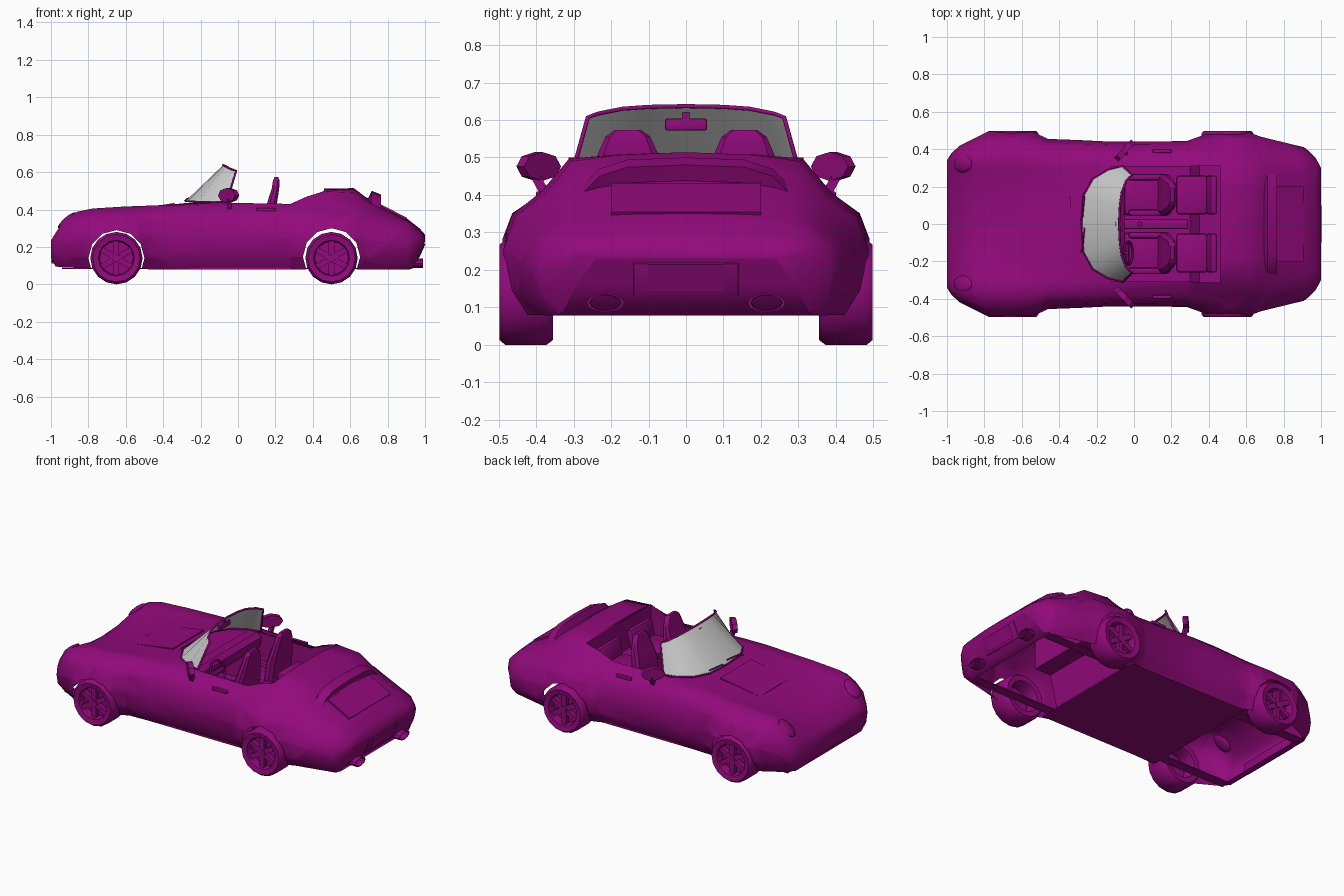
import bpy, bmesh, math
from mathutils import Vector, Matrix

if "Cube" in bpy.data.objects:
    bpy.data.objects.remove(bpy.data.objects["Cube"])

paint = bpy.data.materials.new("purple_paint")
paint.diffuse_color = (0.29, 0.003, 0.2, 1)
paint.use_nodes = True
paint.node_tree.nodes["Principled BSDF"].inputs["Base Color"].default_value = paint.diffuse_color


def finish(name, bm, angle=35, mat=paint):
    bmesh.ops.recalc_face_normals(bm, faces=bm.faces)
    me = bpy.data.meshes.new(name)
    bm.to_mesh(me)
    bm.free()
    ob = bpy.data.objects.new(name, me)
    bpy.context.collection.objects.link(ob)
    if mat:
        me.materials.append(mat)
    bpy.ops.object.select_all(action='DESELECT')
    ob.select_set(True)
    bpy.context.view_layer.objects.active = ob
    bpy.ops.object.shade_smooth_by_angle(angle=math.radians(angle))
    return ob


def loft(rows, closed=False, caps=False, skip=None):
    bm = bmesh.new()
    vs = [[bm.verts.new(p) for p in r] for r in rows]
    n = len(rows[0])
    for i in range(len(rows) - 1):
        for j in range(n if closed else n - 1):
            if not (skip and skip(i, j)):
                k = (j + 1) % n
                bm.faces.new((vs[i][j], vs[i][k], vs[i + 1][k], vs[i + 1][j]))
    if caps:
        bm.faces.new(vs[0])
        bm.faces.new(vs[-1])
    return bm


def box(name, loc, size, rot=(0, 0, 0), bevel=0.0):
    bm = bmesh.new()
    bmesh.ops.create_cube(bm, size=1)
    bmesh.ops.scale(bm, vec=size, verts=bm.verts)
    if bevel:
        bmesh.ops.bevel(bm, geom=bm.edges[:], offset=bevel, segments=2, affect='EDGES', profile=0.5)
    r = Matrix.Rotation(rot[2], 4, 'Z') @ Matrix.Rotation(rot[1], 4, 'Y') @ Matrix.Rotation(rot[0], 4, 'X')
    bmesh.ops.transform(bm, matrix=Matrix.Translation(loc) @ r, verts=bm.verts)
    return finish(name, bm)


def prism(profile, y0, y1):
    return loft([[(x, y, z) for x, z in profile] for y in (y0, y1)], True, True)


def tube(name, pts, radius):
    cu = bpy.data.curves.new(name, 'CURVE')
    cu.dimensions = '3D'
    cu.bevel_depth, cu.bevel_resolution, cu.use_fill_caps = radius, 1, True
    sp = cu.splines.new('POLY')
    sp.points.add(len(pts) - 1)
    for p, co in zip(sp.points, pts):
        p.co = (*co, 1)
    cu.materials.append(paint)
    ob = bpy.data.objects.new(name, cu)
    bpy.context.collection.objects.link(ob)


def both(half):
    # mirrors points listed from the centre outwards
    return [(x, -y, z) for x, y, z in reversed(half[1:])] + half


# body stations: x, bottom z, half width, fender y, fender z, inner z, centre z
stations = [
    (-1.0, .14, .34, .32, .235, .232, .225), (-.975, .095, .38, .35, .275, .268, .255),
    (-.93, .09, .42, .36, .345, .33, .295), (-.86, .088, .455, .36, .388, .377, .34),
    (-.78, .085, .495, .37, .405, .392, .365), (-.62, .083, .5, .37, .415, .402, .387),
    (-.53, .082, .488, .37, .419, .409, .4), (-.46, .08, .455, .37, .421, .415, .412),
    (-.28, .08, .448, .375, .425, .43, .435), (-.12, .08, .44, .38, .42, .437, .445),
    (.28, .08, .443, .38, .402, .43, .43), (.37, .08, .475, .385, .405, .47, .48),
    (.46, .08, .495, .385, .41, .497, .512), (.62, .08, .488, .375, .405, .49, .514),
    (.68, .08, .466, .365, .39, .45, .468), (.91, .078, .41, .335, .315, .335, .347),
    (.935, .085, .39, .32, .302, .317, .327), (.972, .16, .352, .3, .28, .288, .298),
    (1.0, .23, .3, .26, .258, .262, .265)]


def section(x, zb, w, y4, z4, z5, zc):
    zw = zb + .52 * (z4 - zb)
    y5 = .81 * y4
    return both([(x, 0, zc), (x, .6 * y5, z5 + .7 * (zc - z5)), (x, y5, z5), (x, y4, z4),
                 (x, y4 + .72 * (w - y4), zw + .6 * (z4 - zw)), (x, w, zw),
                 (x, w - .012, zb + .4 * (zw - zb)), (x, w - .06, zb)])


body = loft([section(*s) for s in stations], caps=True,
            skip=lambda i, j: 9 <= i <= 11 and 5 <= j <= 8)

# polygonal wheel arches cut into the shell
for cx, cz, r in ((-.65, .14, .15), (.5, .147, .153)):
    c = Vector((cx, 0, cz))
    normals = [Vector((math.cos(a), 0, math.sin(a))) for a in [math.tau * (i + .5) / 12 for i in range(12)]]
    d = r * math.cos(math.pi / 12)

    def near():
        return [f for f in body.faces if abs(f.calc_center_median().y) > .3
                and f.calc_center_median().z < .37 and abs(f.calc_center_median().x - cx) < .3]
    for n in normals:
        fs = near()
        geom = fs + list({e for f in fs for e in f.edges}) + list({v for f in fs for v in f.verts})
        bmesh.ops.bisect_plane(body, geom=geom, dist=1e-5, plane_co=c + n * d, plane_no=n)
    dead = [f for f in near() if all((f.calc_center_median() - c).dot(n) < d for n in normals)]
    bmesh.ops.delete(body, geom=dead, context='FACES')
finish("body_shell", body, 50)

# lower skins closing nose and tail, and underside rails
for name, part in (("front_valance", stations[:3]), ("rear_valance", stations[-4:])):
    finish(name, loft([[(s[0], -s[2] + .06, s[1]), (s[0], s[2] - .06, s[1])] for s in part]), 50)
for s in (-1, 1):
    for x0, x1 in ((-.94, -.47), (.33, .92)):
        box("underside_rail", ((x0 + x1) / 2, s * .32, .084), (x1 - x0, .06, .006))

# floor and open cockpit tub
box("floor", (-.07, 0, .085), (.82, .78, .01))
tub = prism([(-.3, .1), (.3, .1), (.35, .31), (.46, .31), (.46, .5), (.28, .425), (-.12, .43), (-.3, .41)], -.313, .313)
bmesh.ops.delete(tub, geom=[f for f in tub.faces if abs(f.calc_center_median().y) < .1
                            and f.calc_center_median().z > .415 and f.calc_center_median().x < .42], context='FACES')
finish("cockpit_tub", tub)
finish("dashboard", prism([(-.2, .43), (-.08, .435), (-.05, .41), (-.06, .35), (-.12, .3), (-.2, .3)], -.3, .3))
box("centre_tunnel", (.08, 0, .2), (.42, .055, .16), bevel=.01)
box("gear_lever", (.03, 0, .31), (.012, .012, .08))
box("gear_knob", (.03, 0, .35), (.025, .025, .025), bevel=.008)

# windscreen glass, frame, inner mirror and wipers
low = both([(-.28, 0, .445), (-.27, .15, .445), (-.22, .24, .442), (-.14, .288, .44), (-.06, .308, .44)])
top = both([(-.08, 0, .637), (-.075, .1, .635), (-.065, .17, .63), (-.04, .235, .617), (-.01, .262, .607)])
finish("windscreen", loft([low, top]), mat=None)
tube("windscreen_frame", [low[0]] + top + [low[-1]], .006)
tube("windscreen_seal", low, .005)
box("inner_mirror", (-.095, 0, .588), (.018, .112, .032), bevel=.006)
box("inner_mirror_stem", (-.095, 0, .61), (.01, .02, .02))
for y in (-.15, .02):
    tube("wiper", [(-.285, y, .446), (-.275, y + .02, .456), (-.265, y + .13, .46)], .004)

# steering wheel
bpy.ops.mesh.primitive_torus_add(major_radius=.062, minor_radius=.007, major_segments=18, minor_segments=6,
                                 location=(-.03, -.155, .38), rotation=(0, 1.2, 0))
ob = bpy.context.object
ob.name = "steering_wheel"
ob.data.materials.append(paint)
box("steering_spokes", (-.032, -.155, .38), (.025, .12, .01), (0, 1.2, 0))
tube("steering_column", [(-.03, -.155, .38), (-.1, -.155, .35)], .012)


def seat_back(name, y, rings):
    oct8 = [(-1, -.8), (-.4, -1), (.4, -1), (1, -.8), (1, .8), (.4, 1), (-.4, 1), (-1, .8)]
    return finish(name, loft([[(x + t * a, y + h * b, z) for a, b in oct8] for x, z, h, t in rings], True, True))


for s in (-1, 1):
    y = s * .155
    # front and rear seats
    box("seat_cushion", (.06, y, .22), (.24, .22, .09), (0, .08, 0), .025)
    for k in (-1, 1):
        box("seat_bolster", (.07, y + k * .095, .26), (.2, .035, .05), (0, .08, 0), .014)
    seat_back("seat_back", y, [(.15, .2, .112, .03), (.175, .4, .108, .028), (.19, .47, .09, .024),
                               (.2, .51, .08, .02), (.205, .555, .06, .018), (.205, .573, .035, .01)])
    box("rear_seat_cushion", (.31, y, .335), (.17, .21, .05), bevel=.018)
    box("rear_seat_back", (.415, y, .385), (.04, .21, .13), (0, .2, 0), .016)
    # door mirrors
    box("mirror_stalk", (-.045, s * .385, .42), (.022, .025, .09), (-s * .5, 0, 0))
    bpy.ops.mesh.primitive_cylinder_add(vertices=8, radius=.5, depth=1)
    m = bpy.context.object
    m.name = "door_mirror"
    m.matrix_world = (Matrix.Translation((-.05, s * .393, .476)) @ Matrix.Rotation(-s * .75, 4, 'Z')
                      @ Matrix.Rotation(math.pi / 2, 4, 'Y') @ Matrix.Diagonal((.077, .135, .03, 1)))
    m.data.materials.append(paint)
    # handles, headlamps, exhausts
    box("door_handle", (.15, s * .39, .4), (.1, .02, .018), bevel=.004)
    bm = bmesh.new()
    bmesh.ops.create_uvsphere(bm, u_segments=14, v_segments=8, radius=1)
    bmesh.ops.transform(bm, matrix=Matrix.Translation((-.915, s * .32, .342)) @ Matrix.Rotation(s * .15, 4, 'Z')
                        @ Matrix.Rotation(.85, 4, 'Y') @ Matrix.Diagonal((.016, .045, .062, 1)), verts=bm.verts)
    finish("headlamp", bm)
    ring = lambda x, k: [(x, s * .215 + .05 * k * math.cos(a), .112 + .025 * k * math.sin(a))
                         for a in [math.tau * i / 12 for i in range(12)]]
    finish("exhaust", loft([ring(.9, .95), ring(.988, 1), ring(.988, .85), ring(.93, .8)], True, True))

# rear spoiler arch
arch = both([(0, 0, .488), (0, .16, .482), (0, .235, .458), (0, .28, .415)])
finish("rear_spoiler", loft([[(x + dx, y * k, z + dz) for dx, dz, k in
                              ((.69, -.04, 1), (.715, .012, .98), (.765, -.008, .98), (.745, -.05, 1))]
                             for x, y, z in arch], True, True))

# panels on bonnet, boot and bumpers
finish("boot_panel", prism([(.755, .432), (.905, .355), (.89, .33), (.76, .4)], -.2, .2))
finish("bonnet_panel", prism([(-.61, .392), (-.34, .435), (-.34, .41), (-.61, .375)], -.15, .15))
box("plate_surround", (.974, 0, .176), (.016, .28, .096), (0, .42, 0), .004)
box("number_plate", (.983, 0, .18), (.006, .2, .078), (0, .42, 0))
box("front_grille", (-.985, 0, .145), (.025, .4, .07), bevel=.006)
for i in range(3):
    box("grille_slat", (-.996, 0, .125 + .02 * i), (.008, .38, .007))

# wheels: lathed tyre, recessed disc, hub and six spokes
tyre = [(.09, .475), (.096, .492), (.127, .498), (.14, .482), (.14, .372), (.127, .355), (.095, .358), (.088, .38)]
N = 16
for cx in (-.65, .5):
    for s in (-1, 1):
        spin = lambda prof, n: [[(cx + r * math.sin(a), s * y, .14 + r * math.cos(a)) for r, y in prof]
                                for a in [math.tau * i / n for i in range(n)]]
        rows = spin(tyre, N)
        finish("tyre", loft(rows + rows[:1], True), 40)
        rows = spin([(.001, .445), (.09, .445), (.092, .48)], N)
        finish("rim_disc", loft(rows + rows[:1]))
        rows = spin([(.001, .486), (.022, .486), (.026, .45)], 10)
        finish("hub", loft(rows + rows[:1]))
        for i in range(6):
            a = math.tau * i / 6
            box("spoke", (cx + .055 * math.sin(a), s * .468, .14 + .055 * math.cos(a)), (.03, .026, .078), (0, a, 0))
